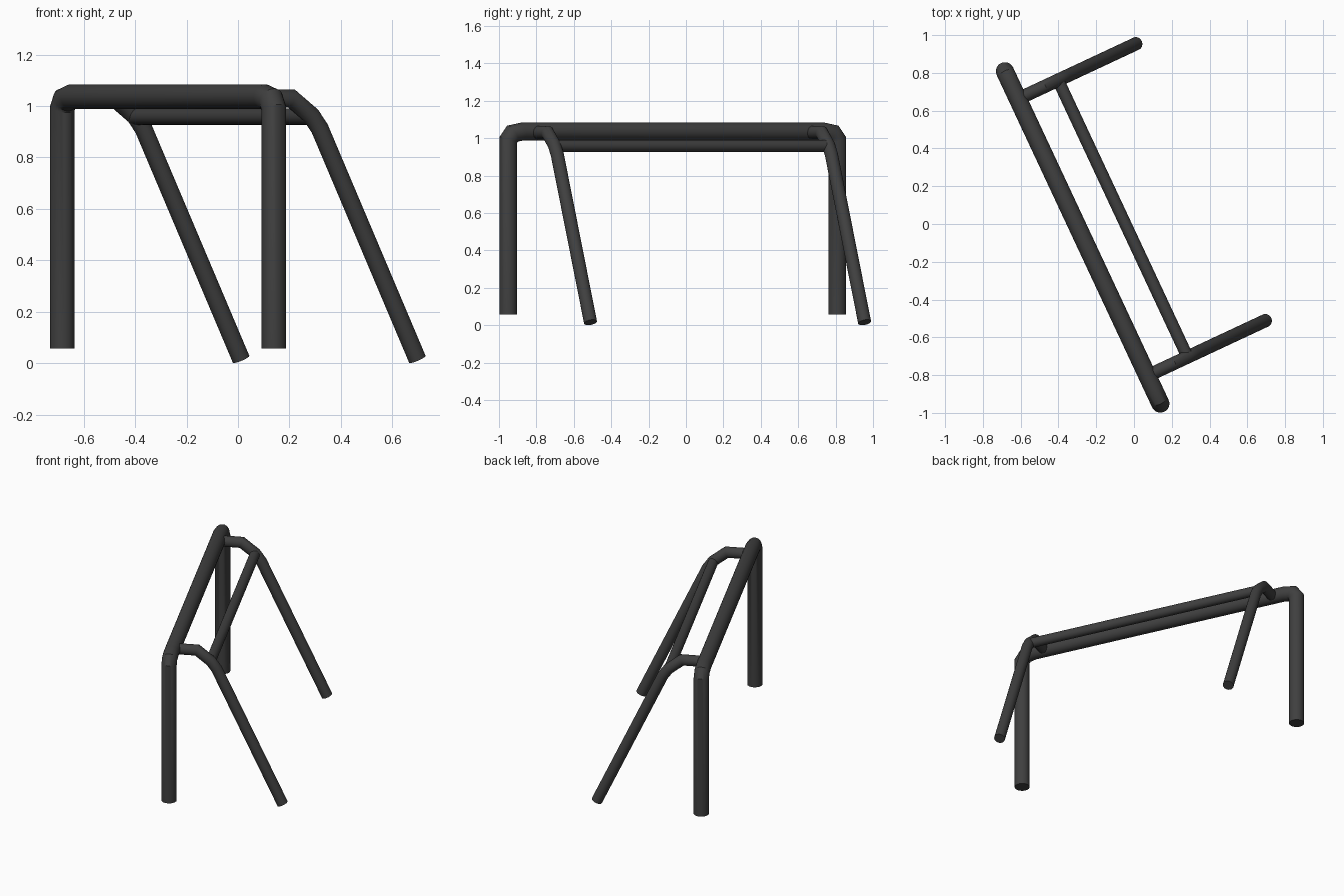
import bpy, bmesh, math
from mathutils import Vector, Matrix

if "Cube" in bpy.data.objects:
    bpy.data.objects.remove(bpy.data.objects["Cube"])

SIDES = 24
# whole frame is turned about z and shifted
PLACE = Matrix.Translation((-0.272, -0.071, 0)) @ Matrix.Rotation(math.radians(25.07), 4, 'Z')

steel = bpy.data.materials.new("dark grey steel")
steel.diffuse_color = (0.05, 0.05, 0.05, 1)
steel.use_nodes = True
steel.node_tree.nodes["Principled BSDF"].inputs["Base Color"].default_value = steel.diffuse_color


def tube(name, path, radius, side):
    """Sweep a round tube along a planar path, mitred at the bends."""
    pts = [Vector(p) for p in path]
    side = Vector(side)
    bm = bmesh.new()
    rings = []
    for i, p in enumerate(pts):
        a = (p - pts[i - 1]).normalized() if i else None
        b = (pts[i + 1] - p).normalized() if i < len(pts) - 1 else None
        a, b = a or b, b or a
        t = (a + b).normalized()
        up = side.cross(t).normalized() / t.dot(a)
        rings.append([bm.verts.new(p + radius * (math.cos(k * math.tau / SIDES) * side
                                                 + math.sin(k * math.tau / SIDES) * up))
                      for k in range(SIDES)])
    for r, q in zip(rings, rings[1:]):
        for k in range(SIDES):
            j = (k + 1) % SIDES
            bm.faces.new((r[k], r[j], q[j], q[k]))
    bm.faces.new(rings[0])
    bm.faces.new(rings[-1])
    bmesh.ops.recalc_face_normals(bm, faces=bm.faces)
    bm.transform(PLACE)
    me = bpy.data.meshes.new(name)
    bm.to_mesh(me)
    bm.free()
    me.materials.append(steel)
    ob = bpy.data.objects.new(name, me)
    bpy.context.collection.objects.link(ob)
    bpy.ops.object.select_all(action='DESELECT')
    ob.select_set(True)
    bpy.context.view_layer.objects.active = ob
    bpy.ops.object.shade_smooth_by_angle(angle=math.radians(30))


# main hoop: two upright legs and the top bar
half = [(0.971, 0.057), (0.971, 0.99), (0.946, 1.024), (0.886, 1.036)]
hoop = [(0, -y, z) for y, z in half] + [(0, y, z) for y, z in reversed(half)]
tube("main_hoop", hoop, 0.048, (1, 0, 0))

# slanted rear stays
stay = [(0, 1.03), (0.15, 1.03), (0.237, 0.962), (0.273, 0.912), (0.692, 0.015)]
for name, y in (("front_stay", -0.809), ("back_stay", 0.809)):
    tube(name, [(x, y, z) for x, z in stay], 0.035, (0, 1, 0))

# cross bar between the stays
tube("cross_bar", [(0.235, -0.809, 0.959), (0.235, 0.809, 0.959)], 0.032, (1, 0, 0))
